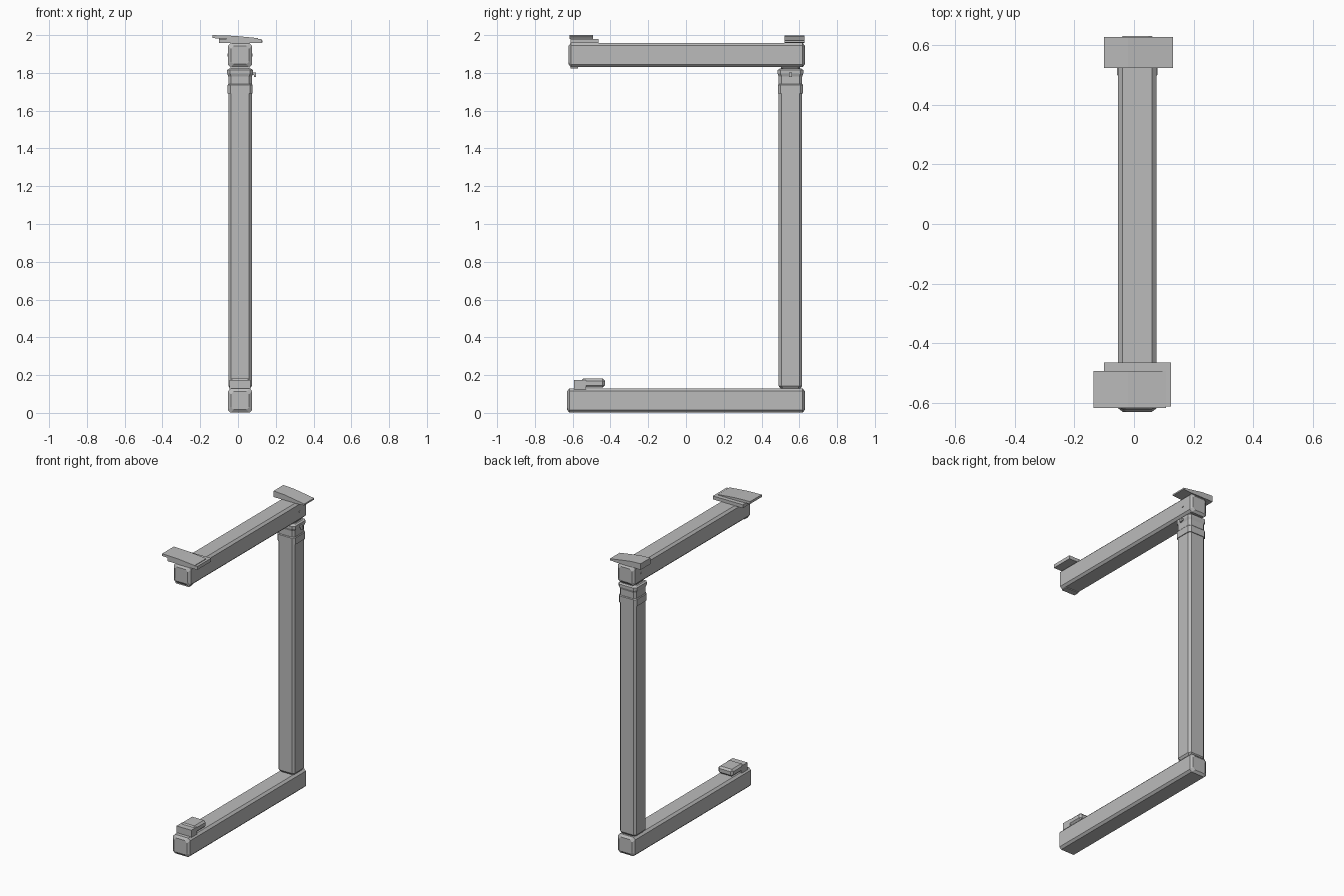
import bpy, bmesh
from mathutils import Vector, Matrix

cube = bpy.data.objects.get("Cube")
if cube:
    bpy.data.objects.remove(cube, do_unlink=True)

grey = bpy.data.materials.new("plain grey")
grey.use_nodes = True
grey.diffuse_color = (0.5, 0.5, 0.5, 1)
grey.node_tree.nodes["Principled BSDF"].inputs["Base Color"].default_value = (0.5, 0.5, 0.5, 1)

MID = 0.011       # centre line of the frame
POST_Y = 0.553


def finish(name, bm):
    bmesh.ops.recalc_face_normals(bm, faces=bm.faces)
    mesh = bpy.data.meshes.new(name)
    bm.to_mesh(mesh)
    bm.free()
    mesh.materials.append(grey)
    obj = bpy.data.objects.new(name, mesh)
    bpy.context.collection.objects.link(obj)
    return obj


def tube(name, origin, stations, chamfer, axis="z"):
    """Chamfered square section swept through (position, half width) stations."""
    bm = bmesh.new()
    rings = []
    for pos, h in stations:
        c = h - chamfer
        outline = [(h, -c), (h, c), (c, h), (-c, h), (-h, c), (-h, -c), (-c, -h), (c, -h)]
        rings.append([bm.verts.new(Vector(origin) + (Vector((a, b, pos)) if axis == "z"
                      else Vector((a, pos, b)))) for a, b in outline])
    for low, high in zip(rings, rings[1:]):
        for i in range(8):
            j = (i + 1) % 8
            bm.faces.new((low[i], low[j], high[j], high[i]))
    bm.faces.new(rings[0])
    bm.faces.new(rings[-1])
    return finish(name, bm)


def box(name, low, high, bevel=0):
    low, high = Vector(low), Vector(high)
    bm = bmesh.new()
    bmesh.ops.create_cube(bm, size=1, matrix=Matrix.Translation((low + high) / 2)
                          @ Matrix.Diagonal((*(high - low), 1)))
    if bevel:
        bmesh.ops.bevel(bm, geom=bm.edges[:], offset=bevel, segments=1, affect="EDGES")
    return finish(name, bm)


def extrusion(name, profile, y0, y1):
    """Front outline (x, z) carried from y0 to y1."""
    bm = bmesh.new()
    face = bm.faces.new([bm.verts.new((x, y0, z)) for x, z in profile])
    moved = bmesh.ops.extrude_face_region(bm, geom=[face])["geom"]
    bmesh.ops.translate(bm, vec=(0, y1 - y0, 0),
                        verts=[v for v in moved if isinstance(v, bmesh.types.BMVert)])
    return finish(name, bm)


def beam(name, z, front, back):
    # Sides with softened end caps
    return tube(name, (MID, 0, z),
                [(front, 0.048), (front + 0.012, 0.064), (back - 0.012, 0.064), (back, 0.048)],
                0.014, "y")


# Main frame
beam("bottom_beam", 0.065, -0.63, 0.63)
beam("top_beam", 1.894, -0.622, 0.63)
tube("post", (MID, POST_Y, 0), [(0.128, 0.052), (0.142, 0.062), (1.8, 0.062)], 0.014)

# Sleeve and flared cap at the head of the post
tube("collar", (MID, POST_Y, 0), [(1.69, 0.067), (1.735, 0.067), (1.74, 0.063)], 0.015)
tube("post_cap", (MID, POST_Y, 0),
     [(1.78, 0.062), (1.797, 0.068), (1.815, 0.068), (1.822, 0.058)], 0.015)
tube("swivel_neck", (MID, POST_Y, 0), [(1.815, 0.042), (1.825, 0.05), (1.836, 0.05)], 0.014)

# Small latch and pivot pins
box("latch_arm", (0.07, 0.545, 1.79), (0.096, 0.561, 1.802))
box("latch_tip", (0.086, 0.545, 1.778), (0.096, 0.561, 1.792))
for side, name in ((-1, "pivot_pin_right"), (1, "pivot_pin_left")):
    bm = bmesh.new()
    bmesh.ops.create_cone(bm, cap_ends=True, segments=12, radius1=0.008, radius2=0.008, depth=0.006,
                          matrix=Matrix.Translation((MID + side * 0.064, POST_Y, 1.894))
                          @ Matrix.Rotation(1.5708, 4, "Y"))
    finish(name, bm)

# Bracket wrapped around the front end of the top beam
box("front_bracket", (MID - 0.05, -0.612, 1.824), (MID + 0.05, -0.572, 1.96))

# Support pads on the top beam
box("front_pad", (-0.1, -0.612, 1.957), (0.124, -0.464, 1.98))
extrusion("front_plate", [(-0.135, 1.984), (-0.135, 2.0), (-0.02, 1.996), (0.107, 1.984),
                          (0.107, 1.979), (-0.02, 1.979)], -0.617, -0.492)
extrusion("back_wedge", [(-0.1, 1.957), (-0.1, 1.998), (-0.02, 1.994), (0.13, 1.971),
                         (0.13, 1.961), (0.075, 1.957)], 0.522, 0.627)

# Foot block on the bottom beam
box("foot_base", (-0.045, -0.593, 0.125), (0.066, -0.53, 0.174))
box("foot_block", (-0.045, -0.556, 0.134), (0.066, -0.43, 0.182), 0.012)
